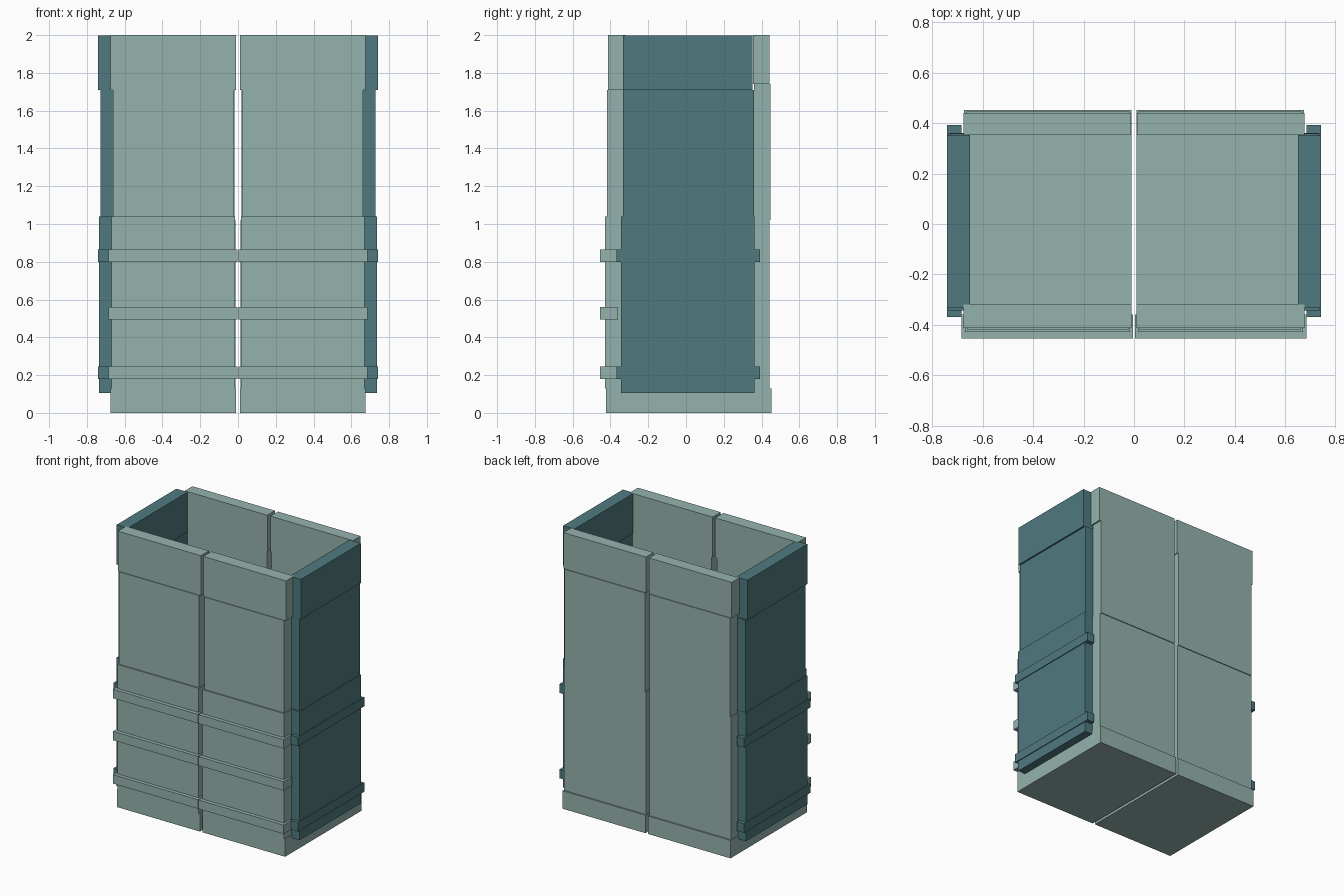
import bpy
import bmesh

cube = bpy.data.objects.get("Cube")
if cube:
    bpy.data.objects.remove(cube, do_unlink=True)


def make_material(name, rgb):
    mat = bpy.data.materials.new(name)
    mat.use_nodes = True
    mat.diffuse_color = (*rgb, 1)
    mat.node_tree.nodes["Principled BSDF"].inputs["Base Color"].default_value = (*rgb, 1)
    return mat


pale = make_material("pale sage", (0.30, 0.45, 0.42))
teal = make_material("dark teal", (0.08, 0.195, 0.215))


def box(name, xs, ys, zs, mat):
    """Box spanning the given ranges, made on the left and mirrored to the right."""
    for side, sign in (("left", 1), ("right", -1)):
        bm = bmesh.new()
        bmesh.ops.create_cube(bm, size=1)
        for v in bm.verts:
            for axis, (lo, hi) in enumerate((xs, ys, zs)):
                v.co[axis] = lo if v.co[axis] < 0 else hi
            v.co.x *= sign
        bmesh.ops.recalc_face_normals(bm, faces=bm.faces)
        mesh = bpy.data.meshes.new(f"{name}_{side}")
        bm.to_mesh(mesh)
        bm.free()
        mesh.materials.append(mat)
        obj = bpy.data.objects.new(f"{name}_{side}", mesh)
        bpy.context.collection.objects.link(obj)


# Base slab, split down the middle
box("base", (0.01, 0.675), (-0.423, 0.453), (0, 0.13), pale)

# Front wall: lower, middle and top courses
box("front_lower", (0.016, 0.67), (-0.428, -0.328), (0.13, 1.04), pale)
box("front_middle", (0.022, 0.663), (-0.418, -0.325), (1.04, 1.71), pale)
box("front_top", (0.01, 0.676), (-0.413, -0.32), (1.71, 2), pale)

# Back wall courses
box("back_lower", (0.014, 0.67), (0.357, 0.441), (0.13, 1.02), pale)
box("back_middle", (0.018, 0.665), (0.36, 0.447), (1.02, 1.74), pale)
box("back_top", (0.012, 0.676), (0.354, 0.441), (1.74, 2), pale)

# Side wall courses
box("side_lower", (0.652, 0.735), (-0.343, 0.362), (0.105, 1.04), teal)
box("side_middle", (0.657, 0.729), (-0.333, 0.36), (1.04, 1.71), teal)
box("side_top", (0.65, 0.741), (-0.334, 0.351), (1.71, 1.999), teal)

# Raised bands: three across the front, two on each side
for number, z in enumerate((0.18, 0.495, 0.80), 1):
    box(f"front_band_{number}", (0.003, 0.685), (-0.455, -0.36), (z, z + 0.065), pale)
    if number != 2:
        box(f"side_band_{number}", (0.684, 0.741), (-0.368, 0.392), (z, z + 0.065), teal)
